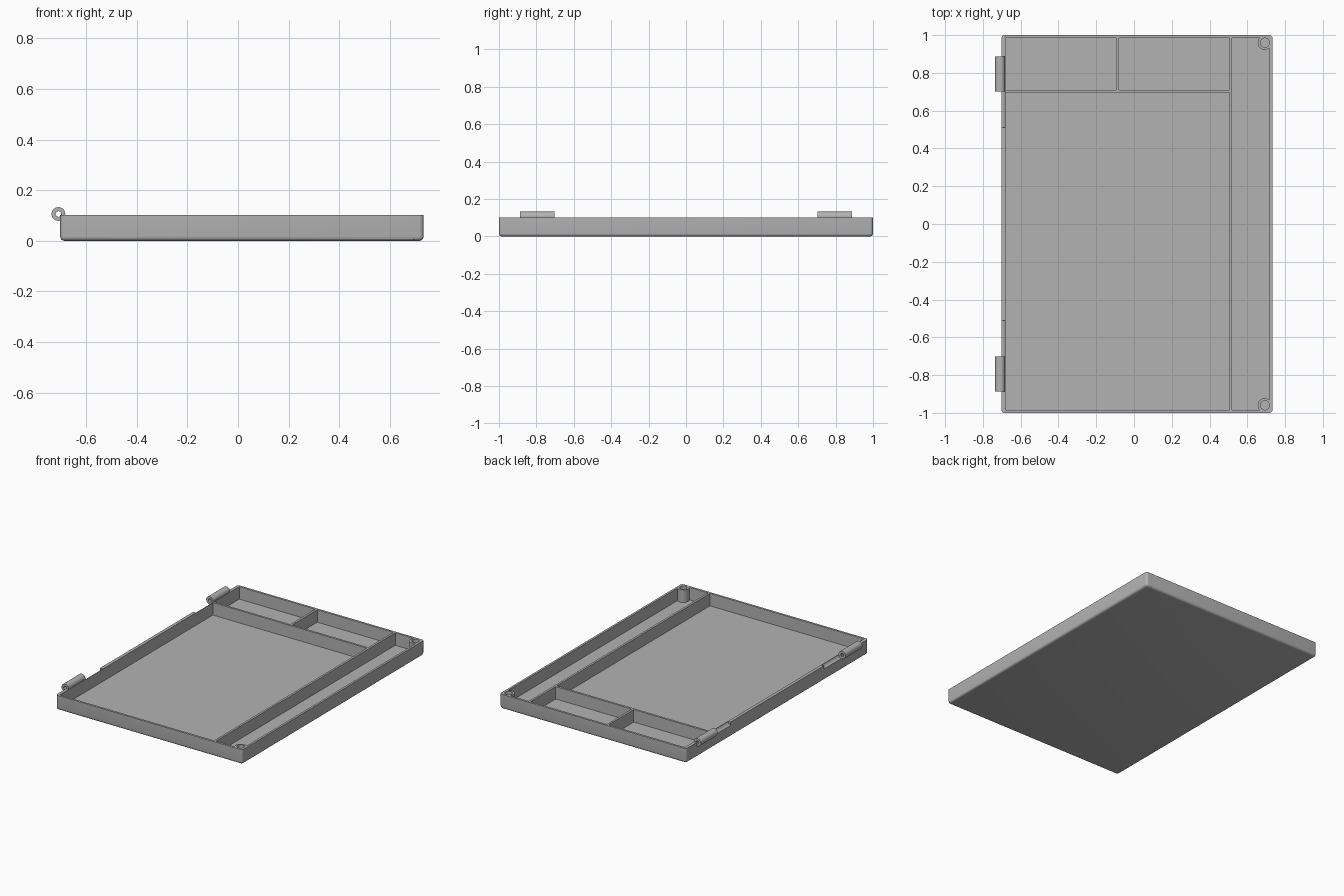
import bpy, bmesh
from mathutils import Matrix

old = bpy.data.objects.get("Cube")
if old:
    bpy.data.objects.remove(old, do_unlink=True)

grey = bpy.data.materials.new("plain_grey")
grey.use_nodes = True
COLOUR = (0.45, 0.45, 0.45, 1)
grey.diffuse_color = COLOUR
grey.node_tree.nodes["Principled BSDF"].inputs["Base Color"].default_value = COLOUR

X0, X1, Y, H = -0.702, 0.733, 1.0, 0.102   # tray outline and height
FLOOR, OVER = 0.015, 0.2                   # floor thickness, cutter top
HINGE_X, HINGE_Z = -0.709, 0.106           # hinge axis


def make_object(name, bm):
    mesh = bpy.data.meshes.new(name)
    bm.to_mesh(mesh)
    bm.free()
    mesh.materials.append(grey)
    obj = bpy.data.objects.new(name, mesh)
    bpy.context.collection.objects.link(obj)
    return obj


def box_bm(x0, x1, y0, y1, z0, z1):
    bm = bmesh.new()
    bmesh.ops.create_cube(bm, size=1)
    bmesh.ops.scale(bm, vec=(x1 - x0, y1 - y0, z1 - z0), verts=bm.verts)
    bmesh.ops.translate(bm, vec=((x0 + x1) / 2, (y0 + y1) / 2, (z0 + z1) / 2), verts=bm.verts)
    return bm


def box(name, *bounds):
    return make_object(name, box_bm(*bounds))


def cylinder(name, radius, depth, centre, along_y=False):
    bm = bmesh.new()
    turn = Matrix.Rotation(1.5707963, 4, "X") if along_y else Matrix.Identity(4)
    bmesh.ops.create_cone(bm, cap_ends=True, segments=40, radius1=radius, radius2=radius,
                          depth=depth, matrix=Matrix.Translation(centre) @ turn)
    return make_object(name, bm)


def combine(target, tool, operation="DIFFERENCE"):
    """Bake one boolean into the target and remove the tool."""
    tool.hide_render = True
    mod = target.modifiers.new(operation, "BOOLEAN")
    mod.operation, mod.object, mod.solver = operation, tool, "EXACT"
    bpy.context.view_layer.update()
    graph = bpy.context.evaluated_depsgraph_get()
    target_mesh = bpy.data.meshes.new_from_object(target.evaluated_get(graph))
    target.modifiers.clear()
    target.data = target_mesh
    bpy.data.objects.remove(tool, do_unlink=True)


def smooth(obj):
    bpy.ops.object.select_all(action="DESELECT")
    obj.select_set(True)
    bpy.context.view_layer.objects.active = obj
    bpy.ops.object.shade_smooth_by_angle(angle=0.6)


# Tray body, rounded on the bottom rim and vertical corners
bm = box_bm(X0, X1, -Y, Y, 0, H)
rounded = [e for e in bm.edges if min(v.co.z for v in e.verts) < H / 2]
bmesh.ops.bevel(bm, geom=rounded, offset=0.017, segments=5, profile=0.5, affect="EDGES")
tray = make_object("tray", bm)

# Compartments: main bay, two small bays, long side bay
for x0, x1, y0, y1 in [(-0.68, 0.505, -0.985, 0.695), (-0.68, -0.095, 0.71, 0.985),
                       (-0.08, 0.505, 0.71, 0.985), (0.52, 0.718, -0.985, 0.985)]:
    combine(tray, box("compartment_cutter", x0, x1, y0, y1, FLOOR, OVER))

for side in (-1, 1):
    # Corner post with a hole
    post_x, post_y = 0.693, 0.96 * side
    post = cylinder("corner_post", 0.038, H - 0.008, (post_x, post_y, (H + 0.008) / 2))
    combine(tray, post, "UNION")
    combine(tray, cylinder("post_hole", 0.024, 0.2, (post_x, post_y, FLOOR + 0.1)))
    # Notch that clears the mating hinge knuckle
    combine(tray, cylinder("hinge_notch", 0.028, 0.19, (HINGE_X, 0.607 * side, HINGE_Z), True))
    # Hinge knuckle with pin hole
    centre = (HINGE_X, 0.795 * side, HINGE_Z)
    knuckle = cylinder("hinge_knuckle_back" if side > 0 else "hinge_knuckle_front",
                       0.027, 0.186, centre, True)
    combine(knuckle, cylinder("pin_hole", 0.011, 0.3, centre, True))
    smooth(knuckle)

smooth(tray)
